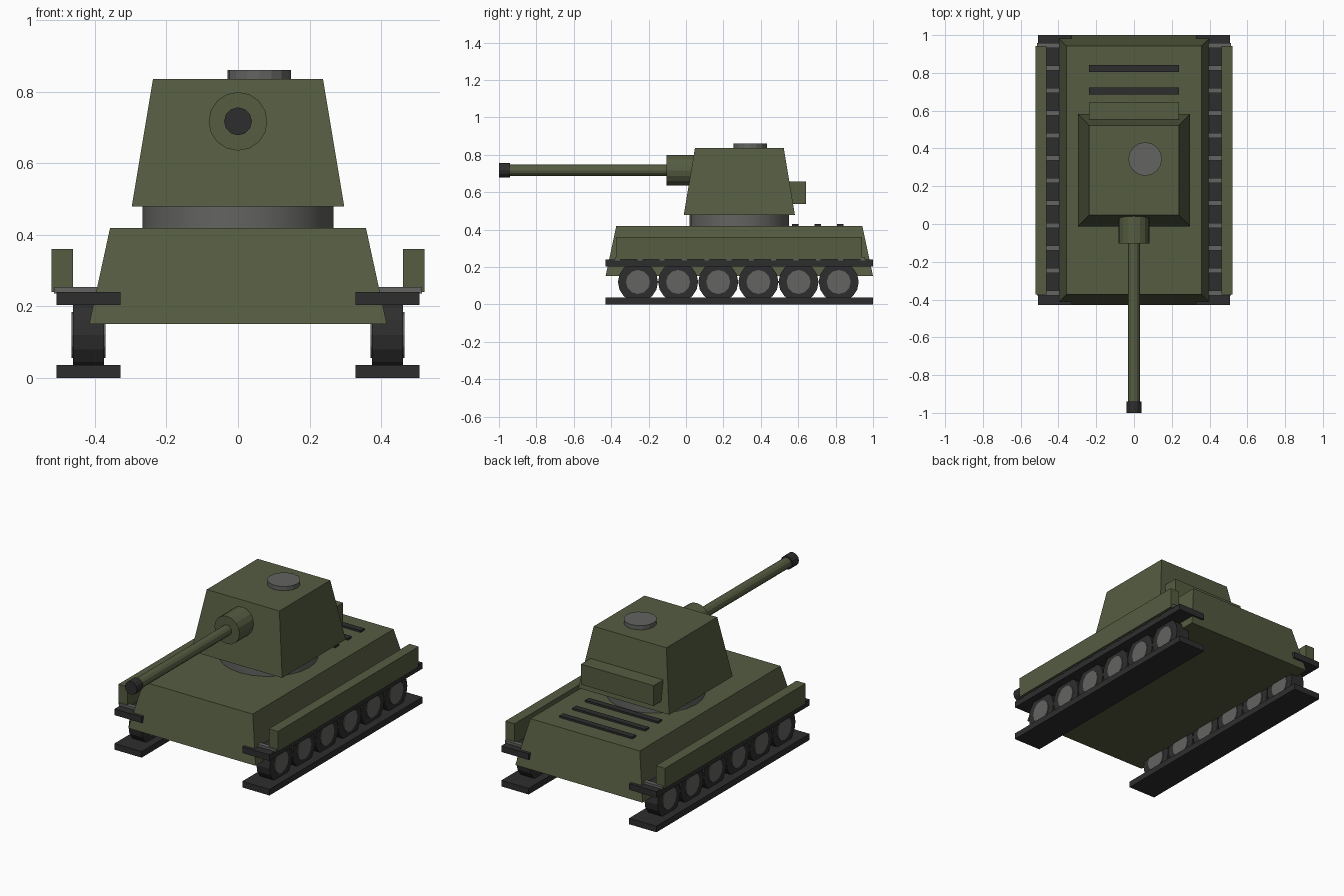
import bpy
import bmesh
from math import pi
from mathutils import Matrix, Vector

cube = bpy.data.objects.get("Cube")
if cube:
    bpy.data.objects.remove(cube, do_unlink=True)


def material(name, rgb):
    m = bpy.data.materials.new(name)
    m.use_nodes = True
    m.diffuse_color = (*rgb, 1)
    bsdf = next(n for n in m.node_tree.nodes if n.type == 'BSDF_PRINCIPLED')
    bsdf.inputs["Base Color"].default_value = (*rgb, 1)
    bsdf.inputs["Roughness"].default_value = 0.8
    return m


GREEN = material("olive_green", (0.09, 0.107, 0.053))
GREY = material("steel_grey", (0.125, 0.125, 0.12))
DARK = material("dark_rubber", (0.027, 0.027, 0.028))


def finish(name, bm, mat, smooth=False):
    me = bpy.data.meshes.new(name)
    bm.to_mesh(me)
    bm.free()
    me.materials.append(mat)
    ob = bpy.data.objects.new(name, me)
    bpy.context.collection.objects.link(ob)
    if smooth:
        bpy.ops.object.select_all(action='DESELECT')
        ob.select_set(True)
        bpy.context.view_layer.objects.active = ob
        bpy.ops.object.shade_smooth_by_angle(angle=pi / 7)
    return ob


def box(name, x, y, z, mat, taper=(1, 1)):
    """Box from (min, max) ranges; taper scales the top face about its middle."""
    bm = bmesh.new()
    bmesh.ops.create_cube(bm, size=1)
    mid = Vector([(r[0] + r[1]) / 2 for r in (x, y, z)])
    size = [r[1] - r[0] for r in (x, y, z)]
    for v in bm.verts:
        if v.co.z > 0:
            v.co.x *= taper[0]
            v.co.y *= taper[1]
        v.co = mid + Vector([c * s for c, s in zip(v.co, size)])
    return finish(name, bm, mat)


def cylinder(name, centre, radius, length, axis, sides, mat, smooth=False):
    turn = {'X': Matrix.Rotation(pi / 2, 4, 'Y'),
            'Y': Matrix.Rotation(pi / 2, 4, 'X'),
            'Z': Matrix.Identity(4)}[axis]
    bm = bmesh.new()
    bmesh.ops.create_cone(bm, cap_ends=True, segments=sides, radius1=radius,
                          radius2=radius, depth=length,
                          matrix=Matrix.Translation(centre) @ turn)
    return finish(name, bm, mat, smooth)


MID = 0.285            # middle of the hull along y
ENDS = (-0.43, 1.0)    # hull and track length

# Hull, turret ring and turret
box("hull", (-0.416, 0.416), ENDS, (0.151, 0.419), GREEN, (0.86, 0.92))
cylinder("turret_ring", (0, MID, 0.45), 0.267, 0.07, 'Z', 24, GREY, True)
box("turret", (-0.297, 0.297), (MID - 0.297, MID + 0.297), (0.479, 0.836),
    GREEN, (0.8, 0.8))
cylinder("hatch", (0.059, 0.344, 0.846), 0.089, 0.03, 'Z', 16, GREY)
box("stowage_box", (-0.238, 0.238), (0.54, 0.642), (0.538, 0.658), GREEN)

# Gun
GUN_Z = 0.717
cylinder("mantlet", (0, -0.02, GUN_Z), 0.082, 0.166, 'Y', 16, GREEN)
cylinder("barrel", (0, -0.51, GUN_Z), 0.031, 0.88, 'Y', 12, GREEN, True)
cylinder("muzzle", (0, -0.97, GUN_Z), 0.039, 0.06, 'Y', 12, DARK)

# Engine deck vents
for i in range(3):
    y = 0.584 + 0.12 * i
    box(f"deck_vent_{i + 1}", (-0.238, 0.238), (y - 0.018, y + 0.018),
        (0.412, 0.43), DARK)

# Running gear on both sides
TRACK_X = 0.418
for side, s in (("left", 1), ("right", -1)):
    def span(a, b):
        return tuple(sorted((s * a, s * b)))

    box(f"lower_track_{side}", span(0.329, 0.507), ENDS, (0, 0.036), DARK)
    box(f"upper_track_{side}", span(0.329, 0.507), ENDS, (0.204, 0.24), DARK)
    box(f"fender_{side}", span(0.462, 0.522), (-0.372, 0.942),
        (0.24, 0.36), GREEN)
    for i in range(12):
        y = -0.366 + 0.1192 * i
        box(f"track_link_{side}_{i + 1}", span(0.322, 0.514),
            (y - 0.013, y + 0.013), (0.236, 0.254), GREY)
    for i in range(6):
        centre = (s * TRACK_X, -0.257 + 0.2147 * i, 0.12)
        cylinder(f"wheel_{side}_{i + 1}", centre, 0.107, 0.086, 'X', 16, DARK)
        cylinder(f"hub_{side}_{i + 1}", centre, 0.064, 0.094, 'X', 12, GREY)
